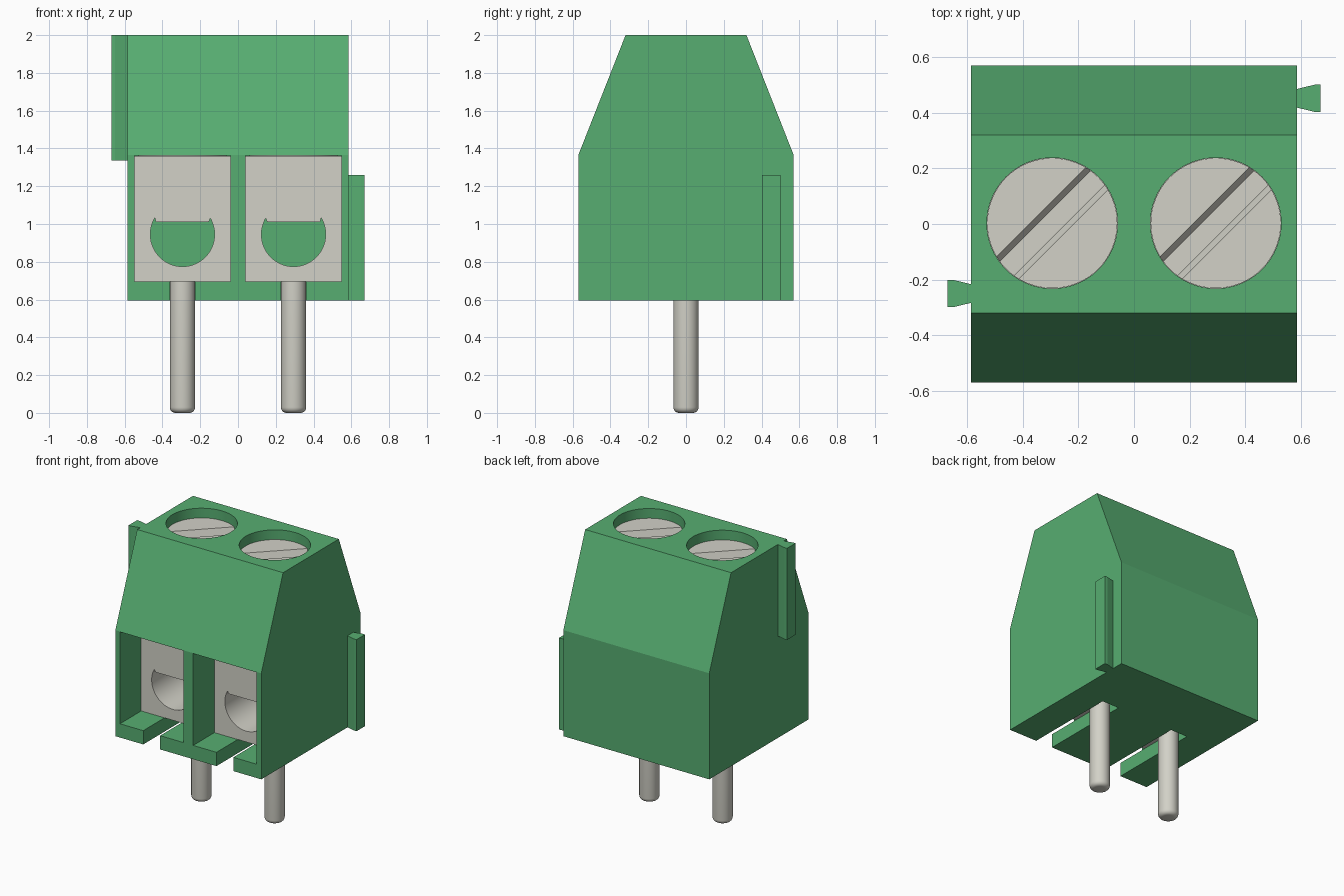
import bpy, bmesh, math
from mathutils import Matrix

old = bpy.data.objects.get("Cube")
if old:
    bpy.data.objects.remove(old, do_unlink=True)


def material(name, rgb):
    m = bpy.data.materials.new(name)
    m.use_nodes = True
    m.diffuse_color = (*rgb, 1)
    bsdf = m.node_tree.nodes["Principled BSDF"]
    bsdf.inputs["Base Color"].default_value = (*rgb, 1)
    bsdf.inputs["Roughness"].default_value = 0.6
    return m


GREEN = material("housing green", (0.095, 0.420, 0.166))
METAL = material("contact metal", (0.645, 0.638, 0.572))


def finish(bm, name, mat):
    bmesh.ops.recalc_face_normals(bm, faces=bm.faces)
    me = bpy.data.meshes.new(name)
    bm.to_mesh(me)
    bm.free()
    me.materials.append(mat)
    ob = bpy.data.objects.new(name, me)
    bpy.context.collection.objects.link(ob)
    return ob


def prism(name, pts, axis, lo, hi, mat):
    """Extrude a 2D outline along x (pts y,z), y (pts x,z) or z (pts x,y)."""
    place = {"x": lambda a, b: (lo, a, b),
             "y": lambda a, b: (a, lo, b),
             "z": lambda a, b: (a, b, lo)}[axis]
    bm = bmesh.new()
    face = bm.faces.new([bm.verts.new(place(a, b)) for a, b in pts])
    ext = bmesh.ops.extrude_face_region(bm, geom=[face])
    step = [(hi - lo) * (axis == k) for k in "xyz"]
    bmesh.ops.translate(bm, vec=step,
                        verts=[v for v in ext["geom"] if isinstance(v, bmesh.types.BMVert)])
    return finish(bm, name, mat)


def box(name, x0, x1, y0, y1, z0, z1, mat):
    return prism(name, [(x0, y0), (x1, y0), (x1, y1), (x0, y1)], "z", z0, z1, mat)


def circle(cx, cy, r, n=64):
    return [(cx + r * math.cos(math.tau * i / n), cy + r * math.sin(math.tau * i / n))
            for i in range(n)]


def activate(ob):
    bpy.ops.object.select_all(action="DESELECT")
    ob.select_set(True)
    bpy.context.view_layer.objects.active = ob


def cut(target, cutter):
    mod = target.modifiers.new("cut", "BOOLEAN")
    mod.operation, mod.solver, mod.object = "DIFFERENCE", "EXACT", cutter
    activate(target)
    bpy.ops.object.modifier_apply(modifier=mod.name)
    bpy.data.objects.remove(cutter, do_unlink=True)


def smooth(ob, angle=35):
    activate(ob)
    bpy.ops.object.shade_smooth_by_angle(angle=math.radians(angle))


# Housing with sloped front and back shoulders
W, D, BASE, SHOULDER = 0.586, 0.57, 0.595, 1.365
housing = prism("housing", [(-D, BASE), (D, BASE), (D, SHOULDER), (0.32, 2.0),
                            (-0.32, 2.0), (-D, SHOULDER)], "x", -W, W, GREEN)

for side, cx in (("right", -0.294), ("left", 0.294)):
    # Wire chamber, floor slot and screw well
    cut(housing, box("chamber", cx - 0.255, cx + 0.255, -0.7, 0.33, 0.695, 1.362, GREEN))
    cut(housing, box("floor_slot", cx - 0.068, cx + 0.068, -0.7, 0.11, 0.5, 0.75, GREEN))
    cut(housing, prism("well", circle(cx, 0.003, 0.235), "z", 1.3, 2.1, GREEN))

    # Clamp block with a round wire hole
    clamp = box(side + "_clamp", cx - 0.254, cx + 0.254, -0.328, 0.329, 0.696, 1.361, METAL)
    cut(clamp, prism("wire_hole", circle(cx, 0.945, 0.17), "y", -0.5, 0.5, METAL))
    smooth(clamp)

    # Tapered guard leaf over the wire hole
    prism(side + "_guard_leaf", [(cx - 0.254, 1.361), (cx - 0.14, 1.01),
                                 (cx + 0.14, 1.01), (cx + 0.254, 1.361)],
          "y", -0.331, -0.31, METAL)

    # Screw with a diagonal, slant-walled driver slot
    top = 1.93
    screw = prism(side + "_screw", circle(cx, 0.003, 0.234), "z", 1.35, top, METAL)
    groove = prism("groove", [(-0.06, top + 0.01), (-0.036, top - 0.06),
                              (0.036, top - 0.06), (0.06, top + 0.01)],
                   "y", -0.4, 0.4, METAL)
    groove.data.transform(Matrix.Translation((cx, 0.003, 0))
                          @ Matrix.Rotation(math.radians(-45), 4, "Z"))
    cut(screw, groove)
    smooth(screw)

    # Solder pin, rounded at its lower end
    bm = bmesh.new()
    r, z0, z1, fillet = 0.067, 0.0, 0.72, 0.03
    prof = [(0, z0)] + [(r - fillet + fillet * math.sin(a), z0 + fillet - fillet * math.cos(a))
                        for a in (math.pi / 2 * i / 5 for i in range(6))] + [(r, z1), (0, z1)]
    verts = [bm.verts.new((p, 0, z)) for p, z in prof]
    edges = [bm.edges.new(e) for e in zip(verts, verts[1:])]
    bmesh.ops.spin(bm, geom=verts + edges, axis=(0, 0, 1), cent=(0, 0, 0),
                   angle=math.tau, steps=32)
    bmesh.ops.remove_doubles(bm, verts=bm.verts, dist=1e-5)
    bmesh.ops.translate(bm, verts=bm.verts, vec=(cx, 0, 0))
    smooth(finish(bm, side + "_pin", METAL), 50)

smooth(housing, 20)

# Dovetail rails that link neighbouring blocks
for name, s, cy, z0, z1 in (("left_rail", 1, 0.452, BASE, 1.26),
                            ("right_rail", -1, -0.25, 1.335, 2.0)):
    prism(name, [(s * 0.58, cy - 0.032), (s * 0.65, cy - 0.049), (s * 0.67, cy - 0.049),
                 (s * 0.67, cy + 0.049), (s * 0.65, cy + 0.049), (s * 0.58, cy + 0.032)],
          "z", z0, z1, GREEN)
